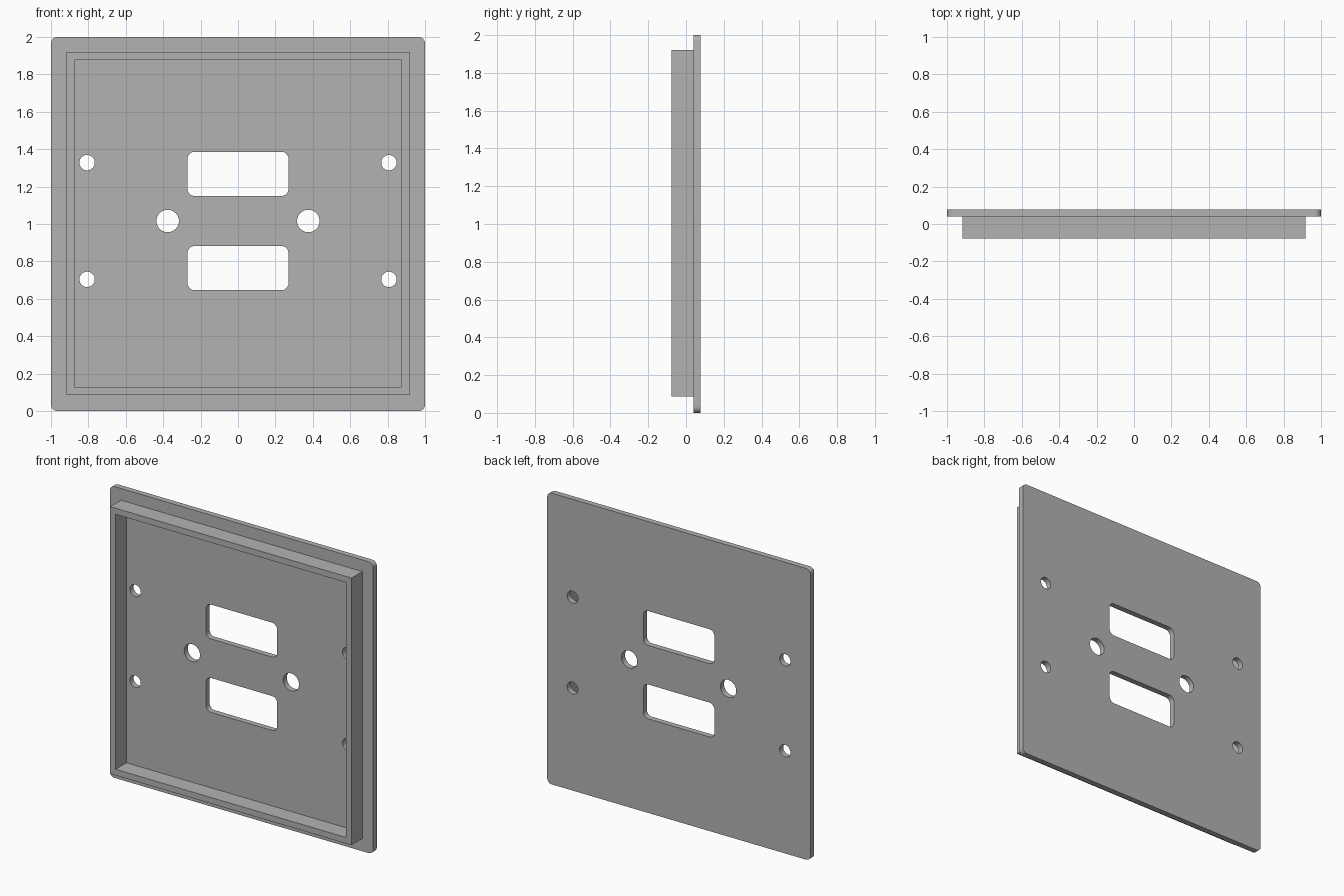
import bpy, bmesh
from math import sin, cos, pi, radians

if "Cube" in bpy.data.objects:
    bpy.data.objects.remove(bpy.data.objects["Cube"])

grey = bpy.data.materials.new("grey")
grey.use_nodes = True
grey.diffuse_color = (0.45, 0.45, 0.45, 1)
grey.node_tree.nodes["Principled BSDF"].inputs["Base Color"].default_value = (0.45, 0.45, 0.45, 1)


def rounded(x0, x1, z0, z1, r, steps=8):
    """Rectangle outline with rounded corners."""
    centres = [(x1 - r, z1 - r), (x0 + r, z1 - r), (x0 + r, z0 + r), (x1 - r, z0 + r)]
    return [(cx + r * cos((q + s / steps) * pi / 2), cz + r * sin((q + s / steps) * pi / 2))
            for q, (cx, cz) in enumerate(centres) for s in range(steps + 1)]


def square(half, cz):
    return [(-half, cz - half), (half, cz - half), (half, cz + half), (-half, cz + half)]


def circle(cx, cz, r, n=40):
    return [(cx + r * cos(2 * pi * i / n), cz + r * sin(2 * pi * i / n)) for i in range(n)]


def extruded(name, loops, y0, y1):
    """Fill an outline with holes and extrude it from y0 to y1."""
    bm = bmesh.new()
    edges = []
    for loop in loops:
        vs = [bm.verts.new((x, y0, z)) for x, z in loop]
        edges += [bm.edges.new((a, b)) for a, b in zip(vs, vs[1:] + vs[:1])]
    bmesh.ops.triangle_fill(bm, edges=edges, use_beauty=True)
    out = bmesh.ops.extrude_face_region(bm, geom=bm.faces[:], use_keep_orig=True)
    moved = [v for v in out["geom"] if isinstance(v, bmesh.types.BMVert)]
    bmesh.ops.translate(bm, verts=moved, vec=(0, y1 - y0, 0))
    bmesh.ops.recalc_face_normals(bm, faces=bm.faces[:])
    bmesh.ops.dissolve_limit(bm, angle_limit=radians(1), verts=bm.verts[:], edges=bm.edges[:])
    mesh = bpy.data.meshes.new(name)
    bm.to_mesh(mesh)
    bm.free()
    mesh.materials.append(grey)
    obj = bpy.data.objects.new(name, mesh)
    bpy.context.collection.objects.link(obj)
    bpy.ops.object.select_all(action="DESELECT")
    obj.select_set(True)
    bpy.context.view_layer.objects.active = obj
    bpy.ops.object.shade_smooth_by_angle(angle=radians(30))
    return obj


# Face plate with two windows, two large holes and four screw holes
mid = 1.016
holes = [rounded(-0.27, 0.27, mid + d - 0.118, mid + d + 0.118, 0.038) for d in (-0.252, 0.252)]
for side in (-1, 1):
    holes.append(circle(side * 0.376, mid, 0.06))
    holes += [circle(side * 0.807, mid + d, 0.041) for d in (-0.312, 0.312)]
extruded("face_plate", [rounded(-1, 1, 0, 2, 0.035)] + holes, 0.039, 0.078)

# Raised square rim on the front
extruded("front_rim", [square(0.917, 1.003), square(0.875, 1.003)], -0.078, 0.039)
